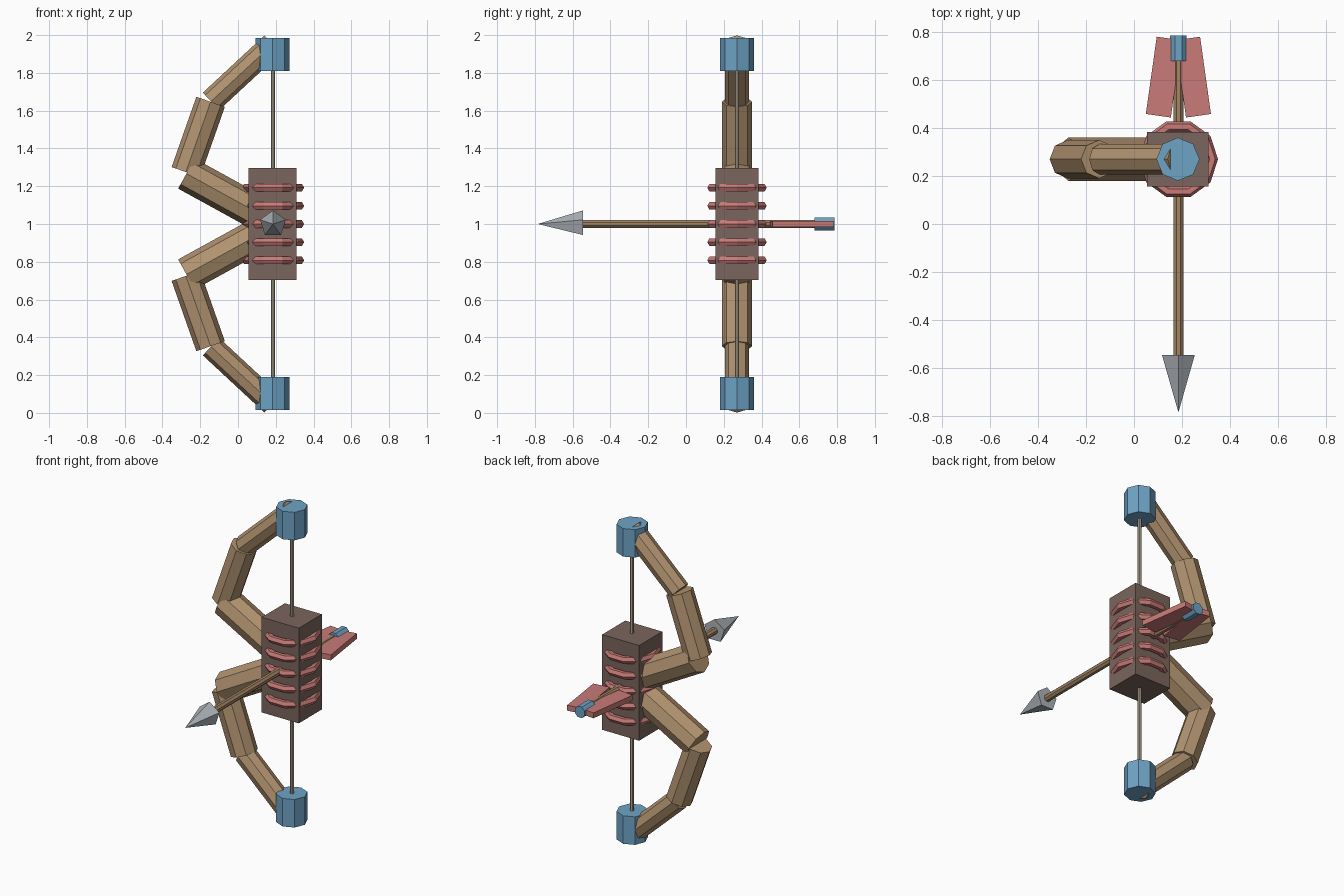
import bpy, bmesh, math
from mathutils import Vector, Matrix

if "Cube" in bpy.data.objects:
    bpy.data.objects.remove(bpy.data.objects["Cube"])


def material(name, rgb):
    m = bpy.data.materials.new(name)
    lin = [((c / 255 + 0.055) / 1.055) ** 2.4 for c in rgb]
    m.diffuse_color = (*lin, 1)
    m.use_nodes = True
    m.node_tree.nodes["Principled BSDF"].inputs["Base Color"].default_value = m.diffuse_color
    return m


WOOD = material("limb wood", (177, 147, 112))
SHAFT = material("shaft wood", (163, 133, 101))
GRIP = material("dark grip", (123, 101, 93))
ROSE = material("rose", (200, 123, 120))
BLUE = material("blue", (110, 163, 197))
STEEL = material("steel", (174, 180, 185))
CORD = material("cord", (176, 165, 145))

CX, CY, CZ = 0.185, 0.27, 1.0   # middle of the grip


def finish(bm, name, mat):
    bmesh.ops.recalc_face_normals(bm, faces=bm.faces)
    me = bpy.data.meshes.new(name)
    bm.to_mesh(me)
    bm.free()
    me.materials.append(mat)
    ob = bpy.data.objects.new(name, me)
    bpy.context.collection.objects.link(ob)
    return ob


def prism(name, a, b, r, sides, mat, side_axis, r2=None, turn=0.0):
    """Straight faceted bar from a to b; a corner points along side_axis, offset by turn."""
    a, b = Vector(a), Vector(b)
    u = Vector(side_axis)
    v = (b - a).normalized().cross(u)
    bm = bmesh.new()
    rings = []
    for p, rad in ((a, r), (b, r if r2 is None else r2)):
        if rad == 0:
            rings.append([bm.verts.new(p)] * sides)
            continue
        ring = []
        for i in range(sides):
            t = turn + math.tau * i / sides
            ring.append(bm.verts.new(p + rad * (u * math.cos(t) + v * math.sin(t))))
        bm.faces.new(ring)
        rings.append(ring)
    lo, hi = rings
    for i in range(sides):
        j = (i + 1) % sides
        quad = [lo[i], lo[j], hi[j]]
        if hi[i] is not hi[j]:
            quad.append(hi[i])
        bm.faces.new(quad)
    return finish(bm, name, mat)


def box(name, center, size, mat, angle=0.0):
    bm = bmesh.new()
    bmesh.ops.create_cube(bm, size=1, matrix=Matrix.Translation(center)
                          @ Matrix.Rotation(angle, 4, 'Z') @ Matrix.Diagonal((*size, 1)))
    return finish(bm, name, mat)


# Grip block with five faceted bands
box("grip", (CX - 0.002, CY, CZ), (0.256, 0.228, 0.595), GRIP)
for k in range(-2, 3):
    bpy.ops.mesh.primitive_torus_add(location=(CX, CY, CZ + 0.096 * k), major_segments=10,
                                     minor_segments=6, major_radius=0.142, minor_radius=0.023)
    band = bpy.context.object
    band.name = "grip_band"
    band.data.materials.append(ROSE)

# Three-part limbs, end caps: same above and below
LIMB = [((0.10, 0.062), (-0.273, 0.267), 0.091),
        ((-0.276, 0.275), (-0.145, 0.647), 0.080),
        ((-0.143, 0.649), (0.183, 0.952), 0.0635)]
for s, side in ((1, "upper"), (-1, "lower")):
    for (p, q, r), part in zip(LIMB, ("inner", "middle", "outer")):
        prism(f"{side}_{part}_limb", (p[0], CY, CZ + s * p[1]), (q[0], CY, CZ + s * q[1]),
              r, 8, WOOD, (0, 1, 0))
    prism(f"{side}_cap", (0.183, CY, CZ + s * 0.81), (0.183, CY, CZ + s * 0.985),
          0.09, 8, BLUE, (1, 0, 0))

# Bow string
prism("bow_string", (CX, CY, 0.1), (CX, CY, 1.9), 0.0115, 8, CORD, (1, 0, 0))

# Arrow: shaft, head, nock and two vanes
prism("arrow_shaft", (CX, -0.57, CZ), (CX, 0.77, CZ), 0.022, 8, SHAFT, (1, 0, 0),
      turn=math.pi / 8)
prism("arrow_head", (CX, -0.545, CZ), (CX, -0.785, CZ), 0.072, 5, STEEL, (0, 0, 1), r2=0)
prism("arrow_nock", (CX, 0.68, CZ), (CX, 0.785, CZ), 0.037, 8, BLUE, (1, 0, 0),
      turn=math.pi / 8)
for s, side in ((-1, "left"), (1, "right")):
    box(f"{side}_vane", (CX + s * 0.061, 0.612, CZ), (0.105, 0.325, 0.034), ROSE,
        angle=s * math.radians(8))
